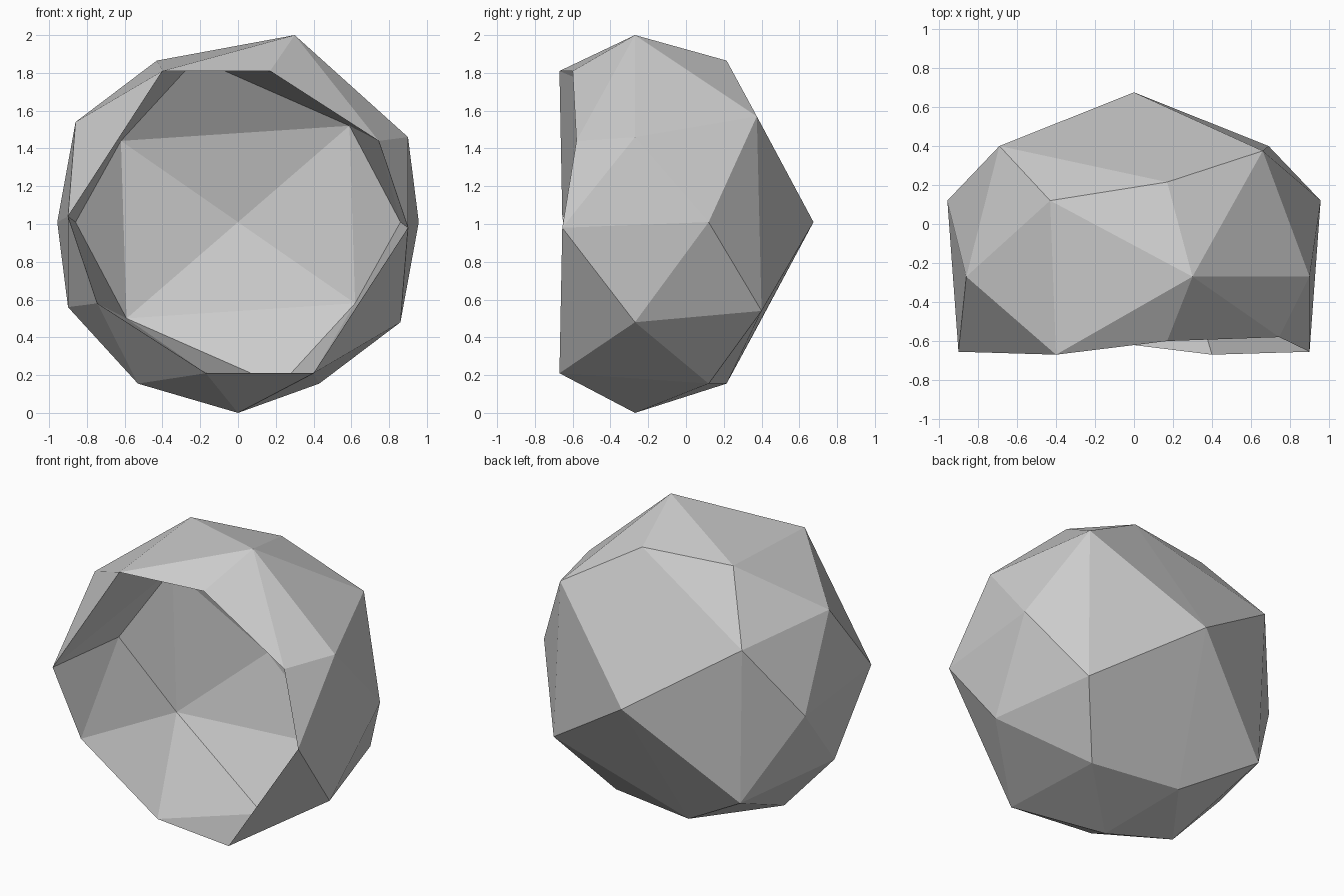
import bpy
import bmesh
from mathutils import Vector

if "Cube" in bpy.data.objects:
    bpy.data.objects.remove(bpy.data.objects["Cube"])

MID_Z = 1.01
FRONT_TIP = Vector((0, -1.215, MID_Z))  # temporary hull point that closes the opening


def with_turned(points):
    """Add the half-turn copy of each point about the y axis."""
    pts = [Vector(p) for p in points]
    return pts + [Vector((-p.x, p.y, 2 * MID_Z - p.z)) for p in pts]


# Rim of the front opening, shared by both surfaces
rim = with_turned([(-0.40, -0.67, 1.81), (0.17, -0.60, 1.81),
                   (0.745, -0.58, 1.44), (0.90, -0.655, 0.98)])

# Outer faceted surface
outer = with_turned([(0.90, -0.27, 1.46), (-0.86, -0.27, 1.54),
                     (0.957, 0.12, 1.01), (-0.43, 0.12, 1.865),
                     (0.17, 0.215, 1.865), (0.66, 0.375, 1.57),
                     (-0.69, 0.40, 1.48)])
outer += [Vector(p) for p in [(0, 0.675, MID_Z), (0.30, -0.27, 2.0),
                              (0, -0.27, 0), (-0.53, -0.27, 0.155)]]

# Simpler inner cavity surface
inner = with_turned([(0.86, -0.02, 1.01), (-0.22, -0.06, 1.876),
                     (0.59, 0.20, 1.52), (-0.62, 0.20, 1.44)])
inner.append(Vector((0, 0.31, MID_Z)))


def add_open_hull(target, points, inward):
    """Convex surface through the points, left open at the front."""
    bm = bmesh.new()
    for p in points:
        bm.verts.new(p)
    tip = bm.verts.new(FRONT_TIP)
    bmesh.ops.convex_hull(bm, input=bm.verts[:])
    bmesh.ops.recalc_face_normals(bm, faces=bm.faces[:])
    if inward:
        bmesh.ops.reverse_faces(bm, faces=bm.faces[:])
    loose = [v for v in bm.verts if v is not tip and not v.link_faces]
    bmesh.ops.delete(bm, geom=loose + [tip], context='VERTS')
    temp = bpy.data.meshes.new("temp")
    bm.to_mesh(temp)
    bm.free()
    target.from_mesh(temp)
    bpy.data.meshes.remove(temp)


# Join the two surfaces along the rim
shell = bmesh.new()
add_open_hull(shell, rim + outer, False)
add_open_hull(shell, rim + inner, True)
bmesh.ops.remove_doubles(shell, verts=shell.verts[:], dist=0.001)
mesh = bpy.data.meshes.new("hollow_shell")
shell.to_mesh(mesh)
shell.free()

# Single plain grey
grey = bpy.data.materials.new("light grey")
grey.diffuse_color = (0.604, 0.604, 0.604, 1)
grey.use_nodes = True
grey.node_tree.nodes["Principled BSDF"].inputs["Base Color"].default_value = grey.diffuse_color
mesh.materials.append(grey)

obj = bpy.data.objects.new("hollow_shell", mesh)
bpy.context.collection.objects.link(obj)
